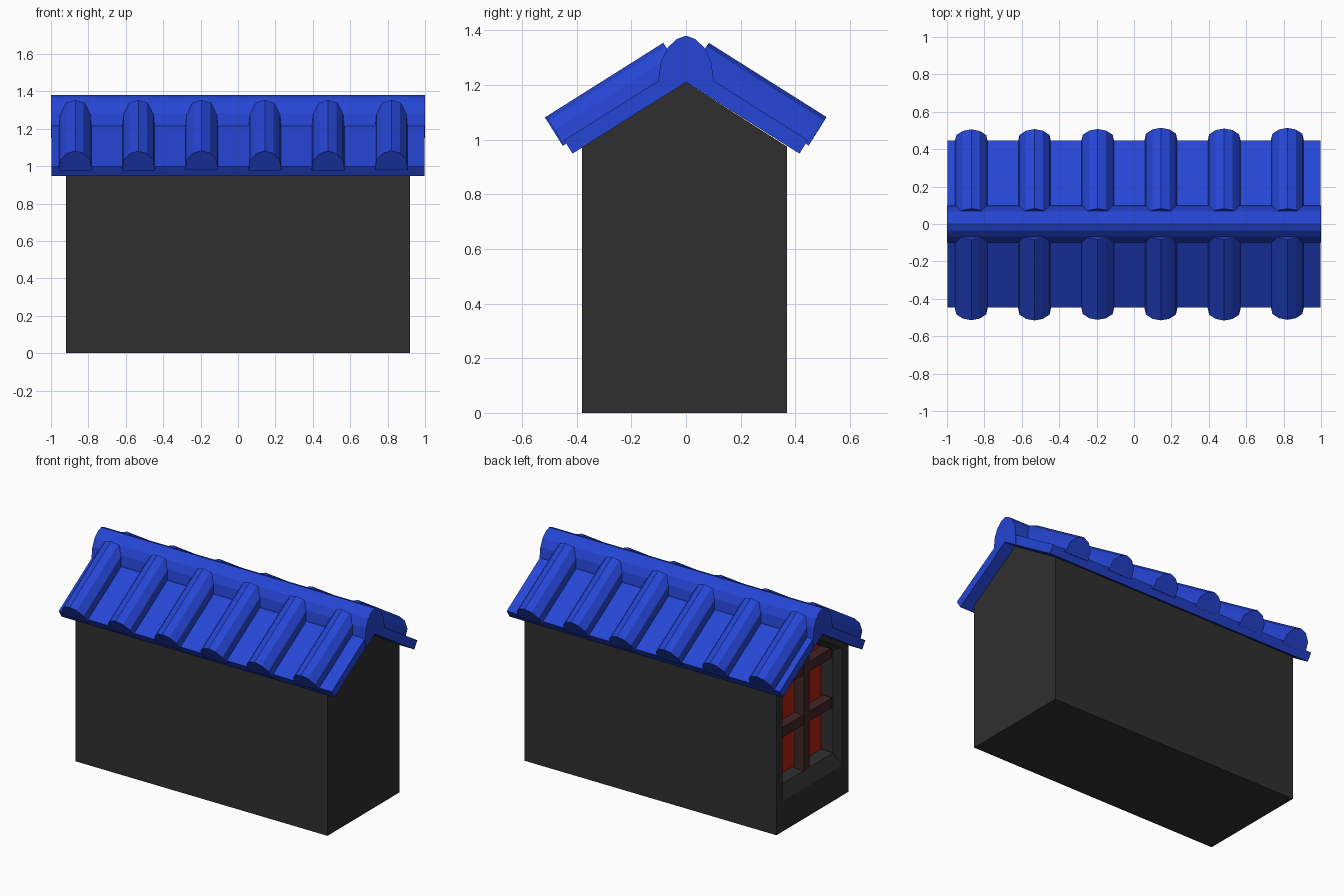
import bpy, bmesh, math, random
from mathutils import Vector

random.seed(4)
cube = bpy.data.objects.get("Cube")
if cube:
    bpy.data.objects.remove(cube, do_unlink=True)


def material(name, rgb):
    m = bpy.data.materials.new(name)
    m.use_nodes = True
    m.diffuse_color = (*rgb, 1)
    m.node_tree.nodes["Principled BSDF"].inputs["Base Color"].default_value = (*rgb, 1)
    return m


BLUE = material("roof blue", (0.018, 0.06, 0.66))
GREY = material("wall charcoal", (0.028, 0.028, 0.028))
RED = material("window red", (0.42, 0.015, 0.006))
BROWN = material("bar brown", (0.055, 0.018, 0.018))

APEX = 1.21     # underside of the roof at the ridge
PITCH = 0.63    # roof drop per unit of y


def loft(name, rings, mats, end_material=0):
    """Skin a list of matching point rings and cap both ends."""
    bm = bmesh.new()
    loops = [[bm.verts.new(p) for p in ring] for ring in rings]
    for a, b in zip(loops, loops[1:]):
        for i in range(len(a)):
            j = (i + 1) % len(a)
            bm.faces.new((a[i], a[j], b[j], b[i]))
    bm.faces.new(loops[0])
    bm.faces.new(loops[-1]).material_index = end_material
    bmesh.ops.recalc_face_normals(bm, faces=bm.faces)
    mesh = bpy.data.meshes.new(name)
    bm.to_mesh(mesh)
    bm.free()
    for m in mats:
        mesh.materials.append(m)
    obj = bpy.data.objects.new(name, mesh)
    bpy.context.collection.objects.link(obj)
    return obj


def prism(name, profile, x0, x1, mat):
    return loft(name, [[(x, y, z) for y, z in profile] for x in (x0, x1)], [mat])


def gable_ring(x, half, bottom, apex):
    """House-shaped outline across the model."""
    eave = apex - PITCH * half
    shape = [(-half, bottom), (half, bottom), (half, eave), (0, apex), (-half, eave)]
    return [(x, y - 0.005 * (y != 0), z) for y, z in shape]


# Walls with a bevelled window recess in the -x gable, closed by a red pane
loft("walls", [
    gable_ring(0.92, 0.375, 0, APEX),
    gable_ring(-0.92, 0.375, 0, APEX),
    gable_ring(-0.92, 0.31, 0.2, APEX - 0.04),
    gable_ring(-0.88, 0.275, 0.285, APEX - 0.07),
    gable_ring(-0.79, 0.275, 0.285, APEX - 0.07),
], [GREY, RED], end_material=1)


# Window bars
def bar(name, y0, y1, z0, z1, front):
    prism(name, [(y0, z0), (y1, z0), (y1, z1), (y0, z1)], front, -0.81, BROWN)


bar("vertical_bar", -0.03, 0.03, 0.285, APEX - 0.08, -0.882)
for label, z in (("lower", 0.62), ("upper", 0.95)):
    bar(label + "_cross_bar", -0.27, 0.265, z - 0.033, z + 0.033, -0.878)

# Roof slab: a chevron with ends square to the slope
down = Vector((1, -PITCH)).normalized()
out = Vector((PITCH, 1)).normalized()
eave = Vector((0.415, APEX - PITCH * 0.415))
lip = eave + out * 0.058
half = [eave, lip]
top = lip.y + PITCH * lip.x
prism("roof_slab", [(0, APEX), *half, (0, top)] + [(-p.x, p.y) for p in reversed(half)],
      -0.998, 0.998, BLUE)

# Rounded ridge cap
side = [(0.1, 1.15), (0.1, 1.225), (0.092, 1.285), (0.068, 1.335), (0.035, 1.367)]
ridge = [(0, APEX)] + side + [(0, 1.38)] + [(-y, z) for y, z in reversed(side)]
prism("ridge_cap", ridge, -1, 1, BLUE)

# Roof ribs: faceted tile rows running down both slopes
edge = [(0.088, -0.015), (0.08, 0.05), (0.045, 0.092)]
section = edge + [(0, 0.108)] + [(-w, h) for w, h in reversed(edge)]
start = Vector((0, top))
for sign, label in ((-1, "front"), (1, "back")):
    for i in range(6):
        cx = -0.87 + i * 0.338
        length = 0.543 - random.uniform(0, 0.014)
        rings = []
        for dist in (0.03, length):
            ring = []
            for w, h in section:
                p = start + down * dist + out * h
                ring.append((cx + w, sign * p.x, p.y))
            rings.append(ring)
        loft(f"{label}_roof_rib_{i + 1}", rings, [BLUE])
